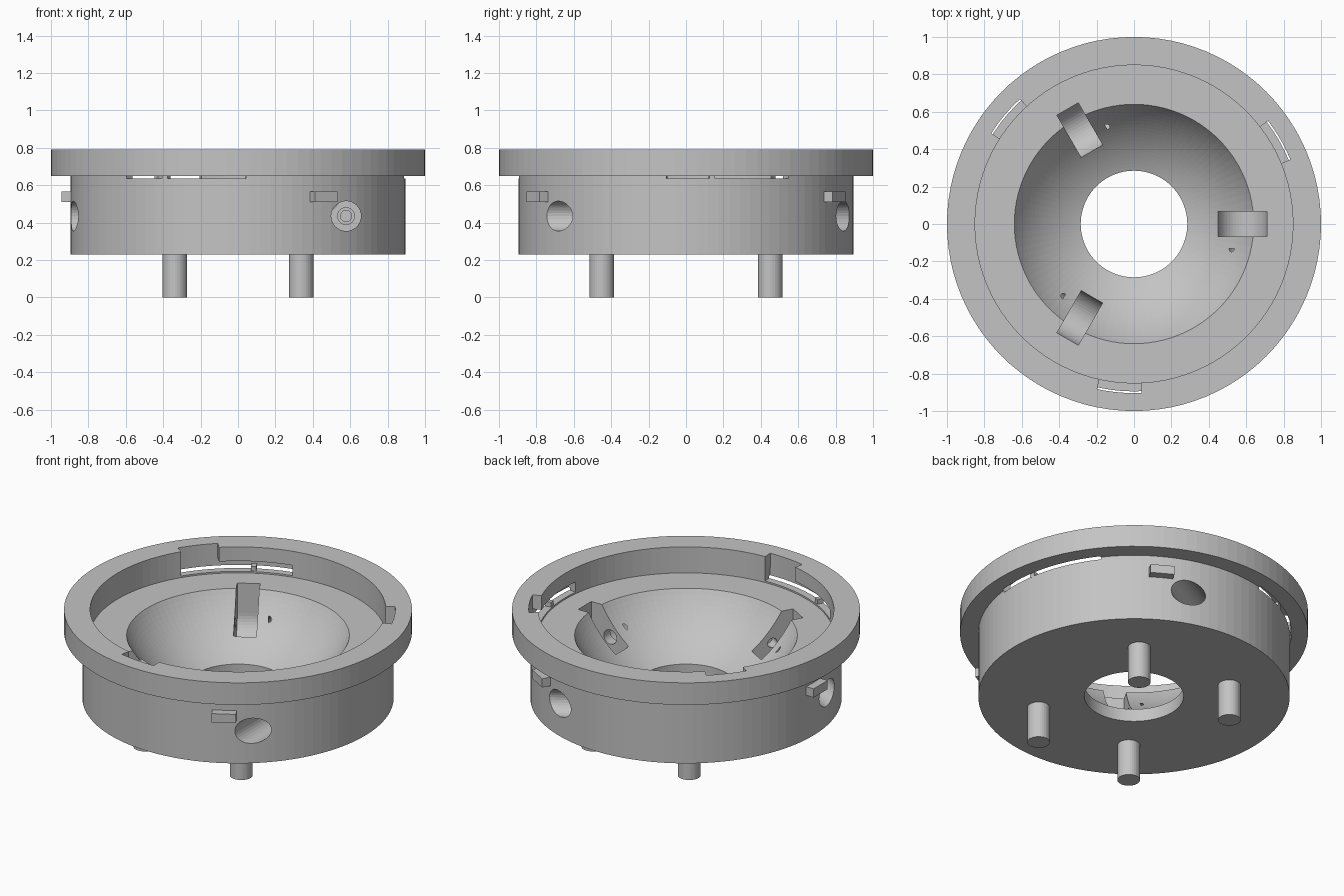
import bpy, bmesh
from math import radians, sin, cos, pi, sqrt
from mathutils import Matrix

cube = bpy.data.objects.get("Cube")
if cube:
    bpy.data.objects.remove(cube)

grey = bpy.data.materials.new("neutral grey")
grey.use_nodes = True
shade = (0.55, 0.55, 0.55, 1)
grey.diffuse_color = shade
grey.node_tree.nodes["Principled BSDF"].inputs["Base Color"].default_value = shade


def finish(name, bm, matrix=None):
    bmesh.ops.remove_doubles(bm, verts=bm.verts, dist=1e-5)
    bmesh.ops.dissolve_degenerate(bm, edges=bm.edges, dist=1e-6)
    if matrix:
        bm.transform(matrix)
    bmesh.ops.recalc_face_normals(bm, faces=bm.faces)
    mesh = bpy.data.meshes.new(name)
    bm.to_mesh(mesh)
    bm.free()
    mesh.materials.append(grey)
    obj = bpy.data.objects.new(name, mesh)
    bpy.context.collection.objects.link(obj)
    return obj


def lathe(name, profile, start=0, end=360, steps=96, matrix=None):
    """Turn a closed (radius, z) profile about z, fully or as a sector."""
    bm = bmesh.new()
    full = end - start == 360
    rings = []
    for i in range(steps if full else steps + 1):
        a = radians(start + (end - start) * i / steps)
        rings.append([bm.verts.new((r * cos(a), r * sin(a), z)) for r, z in profile])
    n = len(profile)
    for i in range(steps):
        a, b = rings[i], rings[(i + 1) % len(rings)]
        for j in range(n):
            k = (j + 1) % n
            if profile[j][0] == 0 and profile[k][0] == 0:
                continue
            bm.faces.new((a[j], b[j], b[k], a[k]))
    if not full:
        bm.faces.new(rings[0])
        bm.faces.new(rings[-1])
    return finish(name, bm, matrix)


def prism(name, outline, half, matrix=None):
    """Extrude an (x, z) outline symmetrically along y."""
    bm = bmesh.new()
    face = bm.faces.new([bm.verts.new((x, -half, z)) for x, z in outline])
    out = bmesh.ops.extrude_face_region(bm, geom=[face])
    verts = [v for v in out["geom"] if isinstance(v, bmesh.types.BMVert)]
    bmesh.ops.translate(bm, verts=verts, vec=(0, 2 * half, 0))
    return finish(name, bm, matrix)


def turn(degrees):
    return Matrix.Rotation(radians(degrees), 4, 'Z')


def box_sector(name, r0, r1, z0, z1, start, end, steps):
    return lathe(name, [(r0, z0), (r1, z0), (r1, z1), (r0, z1)], start, end, steps)


# Main housing: flanged cup with a spherical bowl and a central opening
BASE, FLOOR, LEDGE, TOP = 0.23, 0.625, 0.65, 0.79
BOWL, HOLE, HOLE_Z = 0.64, 0.285, 0.31
centre = (BOWL**2 + FLOOR**2 - HOLE**2 - HOLE_Z**2) / (2 * (FLOOR - HOLE_Z))
radius2 = BOWL**2 + (FLOOR - centre)**2
bowl = []
for i in range(21):
    r = BOWL + (HOLE - BOWL) * i / 20
    bowl.append((r, centre - sqrt(radius2 - r * r)))
profile = [(HOLE, BASE), (0.895, BASE), (0.895, LEDGE), (1, LEDGE), (1, TOP),
           (0.85, TOP), (0.85, FLOOR)] + bowl
housing = lathe("housing", profile)

cutters = []
# Bayonet entries with locking grooves
for mid in (-95, 30, 140):
    cutters.append(box_sector("groove_cutter", 0.80, 0.905, 0.635, 0.70, mid - 36.7, mid + 7.7, 24))
    cutters.append(box_sector("entry_cutter", 0.81, 0.904, 0.636, 0.85, mid - 7.6, mid + 7.6, 8))

# Round-bottomed pockets in the bowl, each met by a stepped tangential bore
PX, PZ, PR = 0.578, 0.435, 0.132
outline = [(PX - PR, 0.85)]
outline += [(PX - PR * cos(pi * i / 24), PZ - PR * sin(pi * i / 24)) for i in range(25)]
outline += [(PX + PR, 0.85)]
bore = [(0, -1), (0.08, -1), (0.08, -0.13), (0.045, -0.13), (0.045, 0),
        (0.03, 0), (0.03, 0.13), (0, 0.13)]
along_y = Matrix.Translation((PX, 0, PZ)) @ Matrix.Rotation(-pi / 2, 4, 'X')
for angle in (0, 120, 240):
    cutters.append(prism("pocket_cutter", outline, 0.066, turn(angle)))
    cutters.append(lathe("bore_cutter", bore, steps=32, matrix=turn(angle) @ along_y))

for cutter in cutters:
    mod = housing.modifiers.new(cutter.name, 'BOOLEAN')
    mod.operation = 'DIFFERENCE'
    mod.solver = 'EXACT'
    mod.object = cutter
    cutter.hide_render = True

# Apply the cuts and drop the cutters
graph = bpy.context.evaluated_depsgraph_get()
cut_mesh = bpy.data.meshes.new_from_object(housing.evaluated_get(graph))
housing.modifiers.clear()
housing.data = cut_mesh
for cutter in cutters:
    bpy.data.objects.remove(cutter)

# Small stops inside the locking grooves
for mid in (-95, 30, 140):
    box_sector("groove_stop", 0.855, 0.895, 0.63, 0.665, mid - 22, mid - 20, 2)

# Outer tabs on the side wall
tab = [(0.87, 0.51), (0.945, 0.51), (0.945, 0.565), (0.87, 0.565)]
for angle in (-60, 60, 180):
    prism("side_tab", tab, 0.07, turn(angle))

# Four pegs under the base
for sx in (-1, 1):
    for sy in (-1, 1):
        lathe("peg", [(0, 0), (0.065, 0), (0.065, 0.24), (0, 0.24)], steps=32,
              matrix=Matrix.Translation((sx * 0.338, sy * 0.45, 0)))
